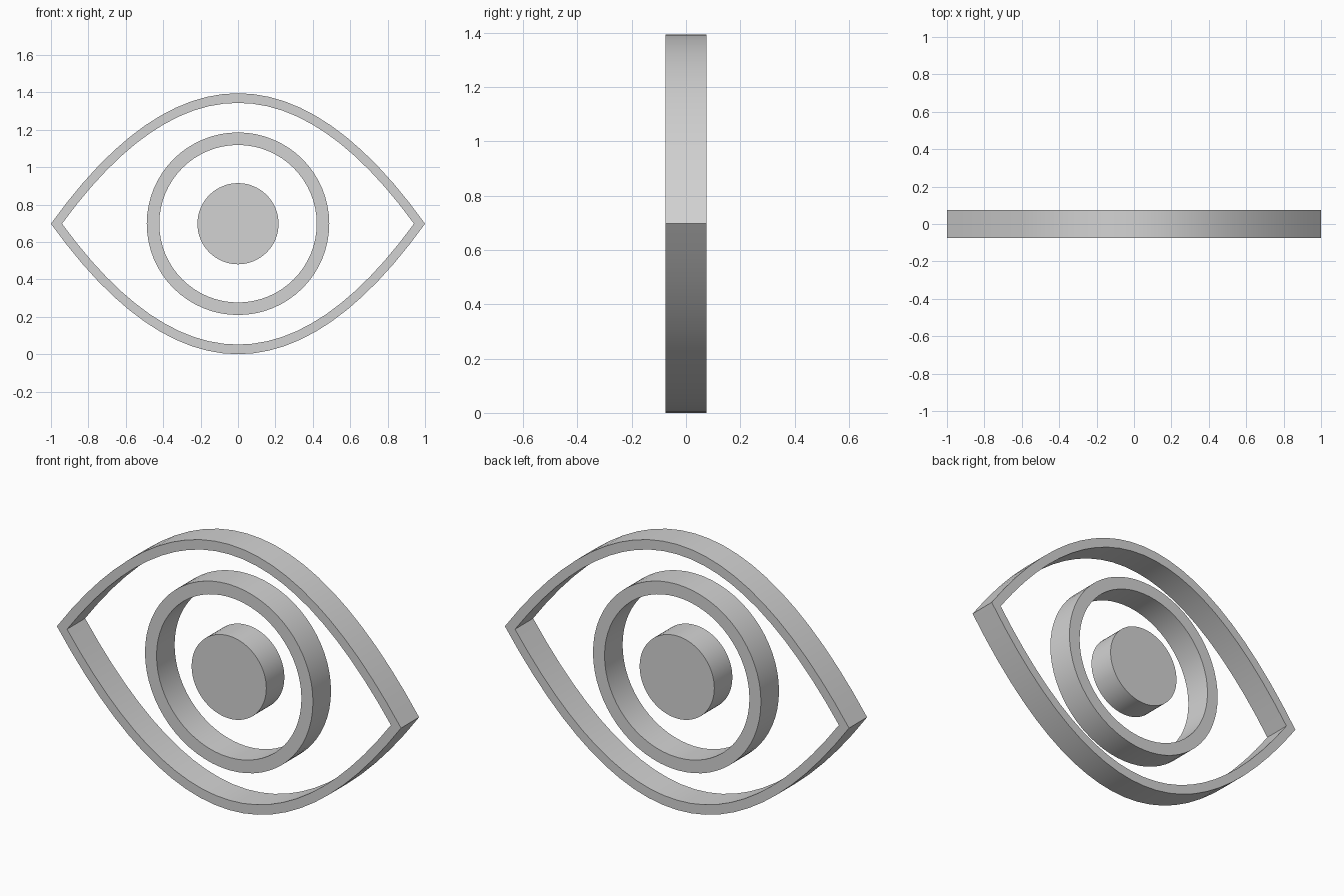
import bpy
import bmesh
from math import sin, cos, pi, radians

DEPTH = 0.15
MID_Z = 0.6975

cube = bpy.data.objects.get("Cube")
if cube:
    bpy.data.objects.remove(cube, do_unlink=True)

grey = bpy.data.materials.new("light grey")
grey.use_nodes = True
grey.diffuse_color = (0.65, 0.65, 0.65, 1)
grey.node_tree.nodes["Principled BSDF"].inputs["Base Color"].default_value = (0.65, 0.65, 0.65, 1)


def circle(radius, count=64):
    return [(radius * cos(2 * pi * i / count), radius * sin(2 * pi * i / count))
            for i in range(count)]


def almond(half_width, half_height, count=24):
    """Two mirrored parabolic arcs meeting in a point at each side."""
    xs = [1 - 2 * i / count for i in range(count)]
    upper = [(half_width * x, half_height * (1 - x * x)) for x in xs]
    return upper + [(-x, -z) for x, z in upper]


def extruded(name, outer, inner=None):
    """Flat outline, solid or with a matching hole, given an even depth in y."""
    bm = bmesh.new()

    def loop(points, y):
        return [bm.verts.new((x, y, z + MID_Z)) for x, z in points]

    def bridge(a, b):
        for i in range(len(a)):
            j = (i + 1) % len(a)
            bm.faces.new((a[i], a[j], b[j], b[i]))

    front, back = loop(outer, -DEPTH / 2), loop(outer, DEPTH / 2)
    bridge(front, back)
    if inner:
        hole_front, hole_back = loop(inner, -DEPTH / 2), loop(inner, DEPTH / 2)
        bridge(hole_front, hole_back)
        bridge(front, hole_front)
        bridge(back, hole_back)
    else:
        bm.faces.new(front)
        bm.faces.new(back)
    bmesh.ops.recalc_face_normals(bm, faces=bm.faces)

    mesh = bpy.data.meshes.new(name)
    bm.to_mesh(mesh)
    bm.free()
    mesh.materials.append(grey)
    obj = bpy.data.objects.new(name, mesh)
    bpy.context.collection.objects.link(obj)
    bpy.ops.object.select_all(action='DESELECT')
    obj.select_set(True)
    bpy.context.view_layer.objects.active = obj
    bpy.ops.object.shade_smooth_by_angle(angle=radians(30))
    return obj


# Pointed rim, iris ring and solid pupil, all centred on one another
extruded("eyelid_rim", almond(1.0, MID_Z), almond(0.941, 0.646))
extruded("iris_ring", circle(0.488), circle(0.421))
extruded("pupil", circle(0.217))
